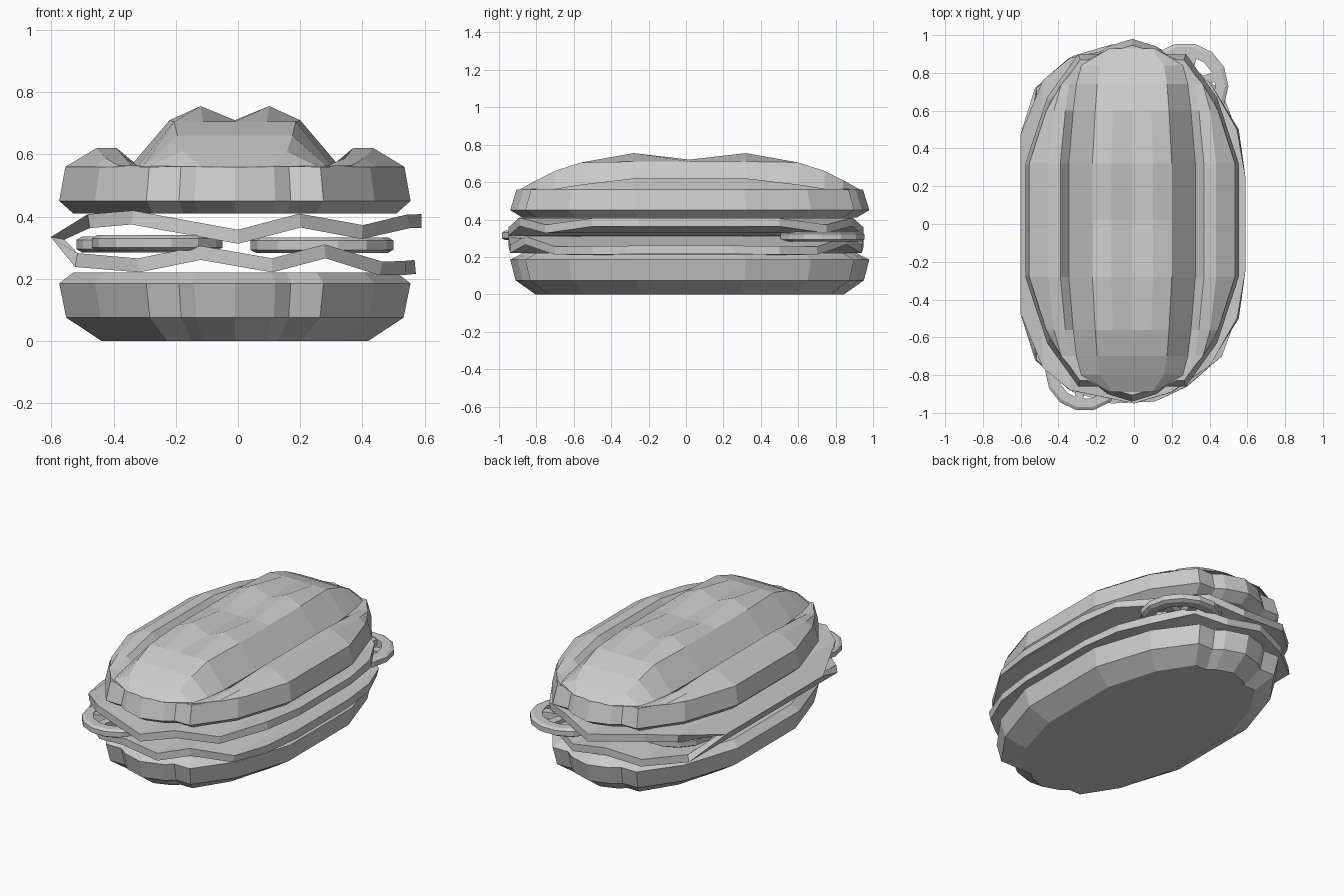
import bpy, bmesh, math
from mathutils import Matrix, Vector

cube = bpy.data.objects.get("Cube")
if cube:
    bpy.data.objects.remove(cube, do_unlink=True)

grey = bpy.data.materials.new("plain grey")
grey.use_nodes = True
colour = (0.6, 0.6, 0.6, 1)
grey.diffuse_color = colour
grey.node_tree.nodes["Principled BSDF"].inputs["Base Color"].default_value = colour

CENTRE = Vector((-0.01, 0.02, 0))


def finish(name, bm, location=(0, 0, 0)):
    """Turn a bmesh into a flat shaded object."""
    bmesh.ops.remove_doubles(bm, verts=bm.verts, dist=0.0005)
    bmesh.ops.recalc_face_normals(bm, faces=bm.faces)
    mesh = bpy.data.meshes.new(name)
    bm.to_mesh(mesh)
    bm.free()
    mesh.materials.append(grey)
    obj = bpy.data.objects.new(name, mesh)
    obj.location = location
    bpy.context.collection.objects.link(obj)
    return obj


def bridge(bm, first, second, closed):
    """Quads between two rows of vertices."""
    count = len(first)
    for i in range(count if closed else count - 1):
        j = (i + 1) % count
        bm.faces.new((first[i], first[j], second[j], second[i]))


# Bun outline: one quarter, mirrored to a full loop
quarter = [(0.565, 0.3), (0.45, 0.65), (0.285, 0.88), (0.18, 0.88), (0.13, 0.92)]
half = quarter + [(0, 0.96)] + [(-x, y) for x, y in reversed(quarter)]
outline = half + [(-x, -y) for x, y in half]
outline = list(dict.fromkeys(outline))


def bun(name, levels):
    """Stack scaled copies of the outline and cap both ends."""
    bm = bmesh.new()
    rings = [[bm.verts.new((x * sx, y * sy, z)) for x, y in outline]
             for z, sx, sy in levels]
    for lower, upper in zip(rings, rings[1:]):
        bridge(bm, lower, upper, True)
    bm.faces.new(rings[0])
    bm.faces.new(rings[-1])
    return finish(name, bm, CENTRE)


bun("bottom_bun", [(0, 0.76, 0.86), (0.075, 0.96, 0.97), (0.185, 1, 1), (0.22, 0.92, 0.93)])
bun("top_bun", [(0.41, 0.92, 0.93), (0.45, 1, 1), (0.56, 0.965, 0.965)])

# Ridged crown: columns across, rows along the length
columns = [(0, 0.15), (0.11, 0.195), (0.21, 0.15), (0.335, 0.003),
           (0.38, 0.06), (0.445, 0.06), (0.545, 0)]
# each row: y, width scale, height cap, side hump scale, width limit
rows = [(0, 1, 0.16, 1, 1), (0.3, 1, 0.195, 1, 1), (0.58, 0.93, 0.145, 0.45, 0.455),
        (0.72, 0.88, 0.1, 0.07, 0.375), (0.82, 0.8, 0.05, 0.05, 0.29),
        (0.91, 0.5, 0, 0, 0.12)]


def crown_row(bm, y, wide, cap, hump, limit):
    side = []
    for i, (x, h) in enumerate(columns):
        h = h * hump if i > 3 else min(h, cap)
        side.append((min(x * wide, limit), h))
    points = [(-x, h) for x, h in side[:0:-1]] + side
    return [bm.verts.new((x, y, 0.56 + h)) for x, h in points]


bm = bmesh.new()
front = [(-y, *rest) for y, *rest in rows[:0:-1]]
strips = [crown_row(bm, *row) for row in front + rows]
for a, b in zip(strips, strips[1:]):
    bridge(bm, a, b, False)
finish("bun_crown", bm, CENTRE)

# Folded leaf: wavy profile of x, z and half length
leaf = [(0.59, 0.385, 0.25), (0.55, 0.385, 0.5), (0.4, 0.35, 0.75), (0.2, 0.387, 0.89),
        (0, 0.335, 0.95), (-0.34, 0.397, 0.88), (-0.48, 0.385, 0.76), (-0.58, 0.33, 0.47),
        (-0.52, 0.26, 0.72), (-0.32, 0.243, 0.89), (-0.12, 0.283, 0.95), (0.11, 0.243, 0.94),
        (0.28, 0.288, 0.86), (0.46, 0.233, 0.7), (0.54, 0.235, 0.5), (0.57, 0.238, 0.25)]
bm = bmesh.new()
edges = [[bm.verts.new((x, s * w, z)) for x, z, w in leaf] for s in (-1, 1)]
bridge(bm, edges[0], edges[1], False)
obj = finish("folded_leaf", bm)
solid = obj.modifiers.new("thickness", "SOLIDIFY")
solid.thickness = 0.045
solid.offset = 0


def slice_with_holes(name, location, radius, sides=14):
    """Bevelled ring with three bars across it."""
    bm = bmesh.new()
    section = [(0.92, -0.025), (1, -0.015), (1, 0.015), (0.92, 0.025), (0.7, 0.025), (0.7, -0.025)]
    rings = []
    for i in range(sides):
        a = math.tau * i / sides
        rings.append([bm.verts.new((r * radius * math.cos(a), r * radius * math.sin(a), z))
                      for r, z in section])
    for i in range(sides):
        bridge(bm, rings[i], rings[(i + 1) % sides], True)
    for k in range(3):
        turn = Matrix.Rotation(math.pi * k / 3 + 0.3, 4, "Z")
        size = Matrix.Diagonal((radius * 1.5, radius * 0.22, 0.04, 1))
        bmesh.ops.create_cube(bm, size=1, matrix=turn @ size)
    return finish(name, bm, location)


slice_with_holes("front_slice", (-0.26, -0.78, 0.315), 0.21)
slice_with_holes("back_slice", (0.27, 0.73, 0.308), 0.23)
slice_with_holes("side_slice", (-0.3, 0.52, 0.31), 0.22)
